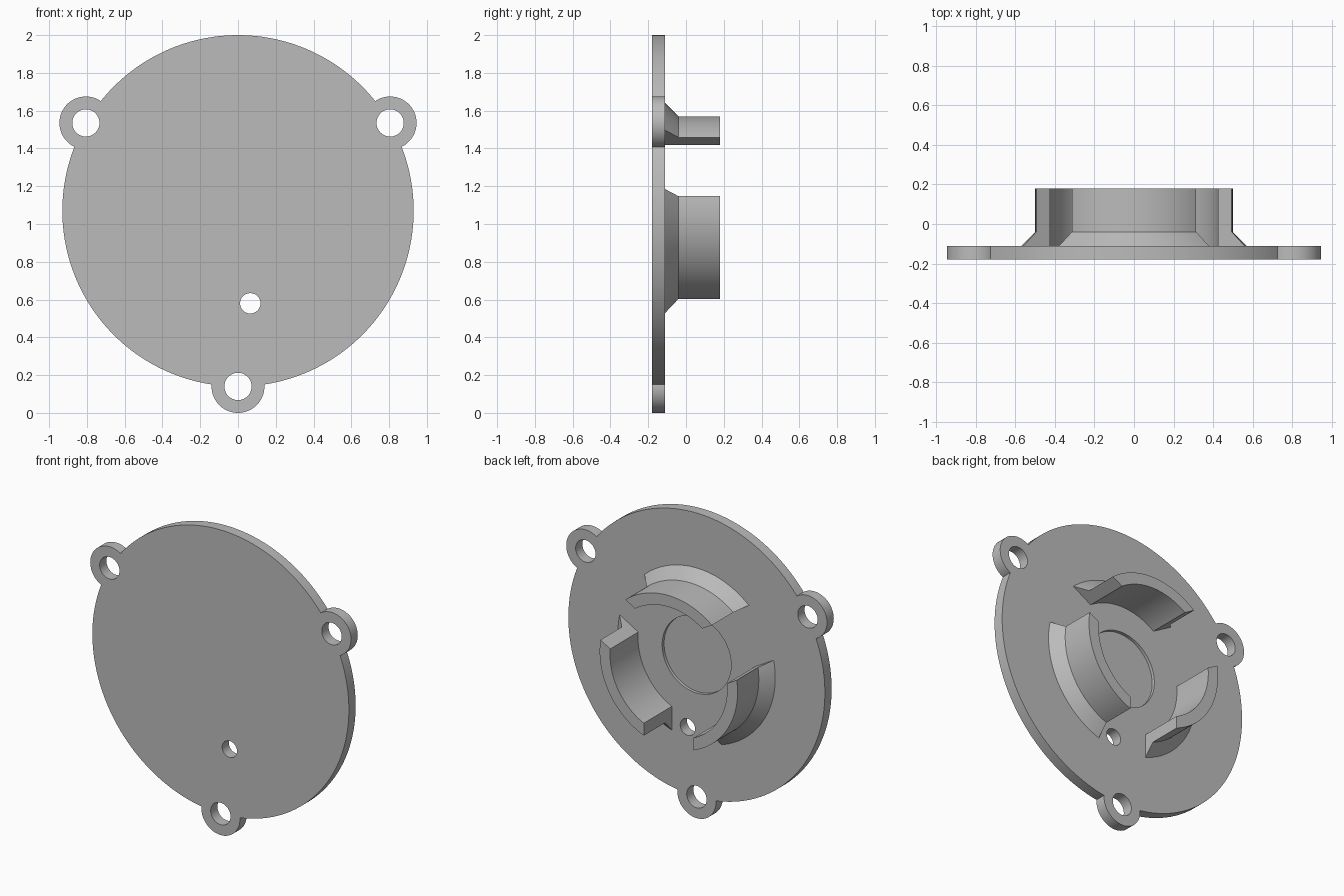
import bpy, bmesh
from math import sin, cos, asin, pi, radians

if "Cube" in bpy.data.objects:
    bpy.data.objects.remove(bpy.data.objects["Cube"], do_unlink=True)

CZ = 1.07                       # height of the disc centre
FRONT, FACE, TIP = -0.18, -0.11, 0.18
DISC_R = 0.93

grey = bpy.data.materials.new("plain grey")
grey.use_nodes = True
grey.diffuse_color = (0.5, 0.5, 0.5, 1)
grey.node_tree.nodes["Principled BSDF"].inputs["Base Color"].default_value = (0.5, 0.5, 0.5, 1)


def disc(name, x, z, r, y0, y1, segments=96):
    """Cylinder along y between y0 and y1."""
    bpy.ops.mesh.primitive_cylinder_add(vertices=segments, radius=r, depth=y1 - y0,
                                        location=(x, (y0 + y1) / 2, z), rotation=(pi / 2, 0, 0))
    ob = bpy.context.object
    ob.name = name
    ob.data.materials.append(grey)
    return ob


def combine(target, tool, operation):
    """Apply a boolean and drop the tool object."""
    mod = target.modifiers.new(operation, 'BOOLEAN')
    mod.operation, mod.object, mod.solver = operation, tool, 'EXACT'
    bpy.context.view_layer.objects.active = target
    bpy.ops.object.modifier_apply(modifier=mod.name)
    bpy.data.objects.remove(tool, do_unlink=True)


def smooth(ob):
    bpy.ops.object.select_all(action='DESELECT')
    ob.select_set(True)
    bpy.context.view_layer.objects.active = ob
    bpy.ops.object.shade_smooth_by_angle(angle=radians(30))


# Cover plate with three drilled ears
plate = disc("cover_plate", 0, CZ, DISC_R, FRONT, FACE, 192)
ears = [(DISC_R * sin(a), CZ + DISC_R * cos(a)) for a in (pi / 3, pi, -pi / 3)]
for x, z in ears:
    combine(plate, disc("ear", x, z, 0.14, FRONT, FACE), 'UNION')
for x, z in ears:
    combine(plate, disc("ear_hole", x, z, 0.072, -0.3, 0.1), 'DIFFERENCE')

# Small through hole and shallow round recess in the back
combine(plate, disc("small_hole", 0.065, 0.58, 0.054, -0.3, 0.1, 64), 'DIFFERENCE')
combine(plate, disc("recess", 0, CZ, 0.25, FACE - 0.02, 0.1), 'DIFFERENCE')
smooth(plate)

# Curved wall segments with a flared foot, separated by parallel-sided slots
SLOT = 0.18
PROFILE = [(0.425, FACE), (0.57, FACE), (0.5, -0.04), (0.5, TIP), (0.425, TIP)]


def wall(name, middle, steps=32):
    bm = bmesh.new()
    rings = []
    for i in range(steps + 1):
        t = 2 * i / steps - 1
        ring = []
        for r, y in PROFILE:
            a = middle + t * (pi / 3 - asin(SLOT / r))
            ring.append(bm.verts.new((r * sin(a), y, CZ + r * cos(a))))
        rings.append(ring)
    n = len(PROFILE)
    for a, b in zip(rings, rings[1:]):
        for k in range(n):
            bm.faces.new((a[k], a[(k + 1) % n], b[(k + 1) % n], b[k]))
    bm.faces.new(rings[0])
    bm.faces.new(rings[-1])
    bmesh.ops.recalc_face_normals(bm, faces=bm.faces)
    mesh = bpy.data.meshes.new(name)
    bm.to_mesh(mesh)
    bm.free()
    mesh.materials.append(grey)
    ob = bpy.data.objects.new(name, mesh)
    bpy.context.collection.objects.link(ob)
    smooth(ob)


for name, turn in (("top_wall", 0), ("left_wall", 1), ("right_wall", -1)):
    wall(name, turn * 2 * pi / 3)
